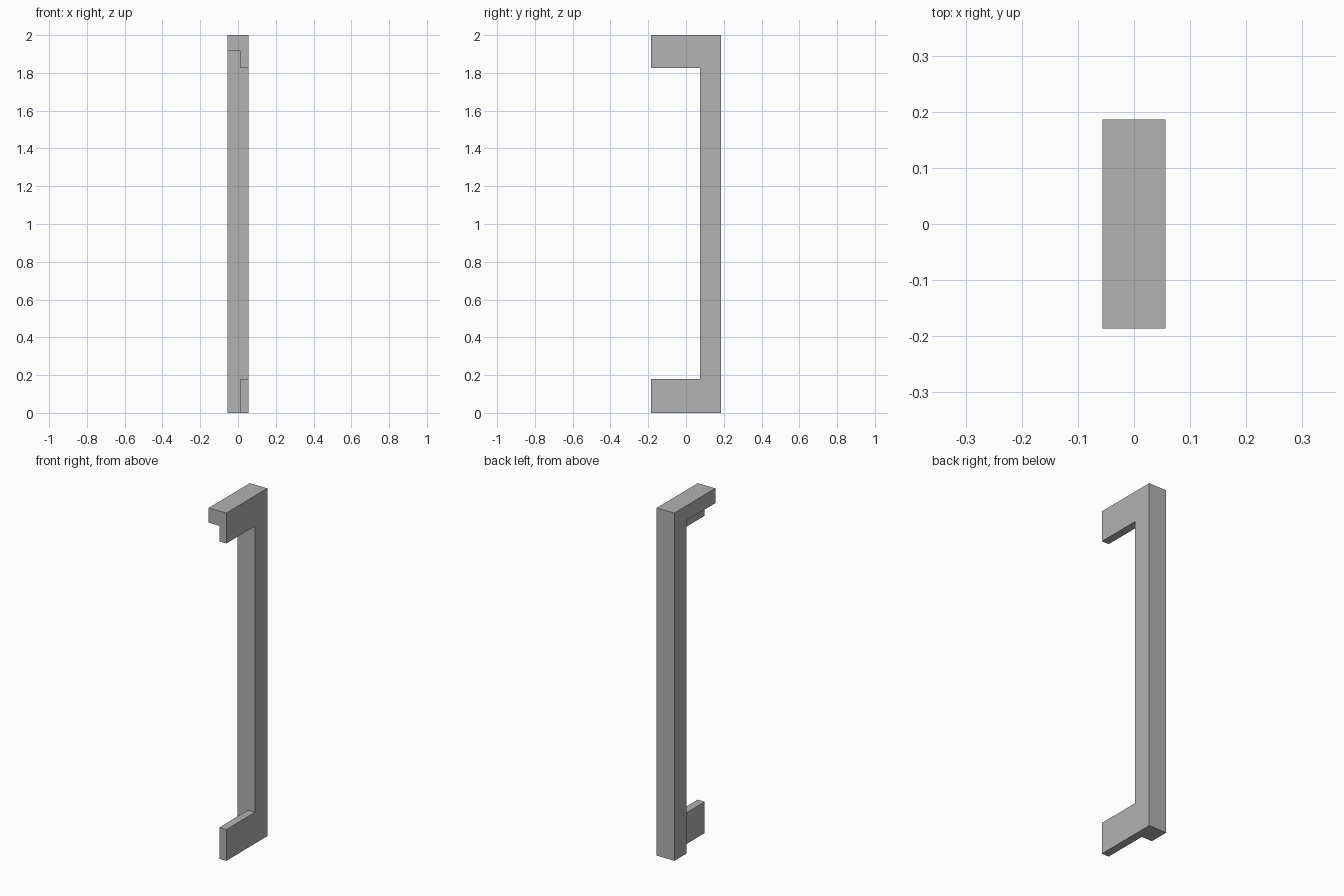
import bpy
import bmesh
from mathutils import Matrix, Vector

if "Cube" in bpy.data.objects:
    bpy.data.objects.remove(bpy.data.objects["Cube"], do_unlink=True)

HALF_X, HALF_Y, HEIGHT = 0.056, 0.186, 2.0
POST_Y = 0.074       # front face of the upright post
PLATE_X = 0.011      # inner face of the thin side plates
ARM_LOW, ARM_HIGH = 0.18, 1.825
CAP_Z = 1.915        # underside of the full-width top arm
OVER = 0.1           # how far cutters reach past the body

grey = bpy.data.materials.new("plain grey")
grey.use_nodes = True
colour = (0.445, 0.445, 0.445, 1)
grey.diffuse_color = colour
grey.node_tree.nodes["Principled BSDF"].inputs["Base Color"].default_value = colour


def box(name, low, high):
    low, high = Vector(low), Vector(high)
    bm = bmesh.new()
    bmesh.ops.create_cube(bm, size=1, matrix=Matrix.Translation((low + high) / 2)
                          @ Matrix.Diagonal((*(high - low), 1)))
    mesh = bpy.data.meshes.new(name)
    bm.to_mesh(mesh)
    bm.free()
    mesh.materials.append(grey)
    ob = bpy.data.objects.new(name, mesh)
    bpy.context.collection.objects.link(ob)
    return ob


def carve(body, name, low, high):
    cutter = box(name, low, high)
    cutter.hide_render = True
    cutter.hide_viewport = True
    cutter.display_type = 'WIRE'
    cut = body.modifiers.new(name, 'BOOLEAN')
    cut.operation = 'DIFFERENCE'
    cut.solver = 'EXACT'
    cut.object = cutter


# Upright post with an arm at each end, carved from one block
handle = box("bracket_handle", (-HALF_X, -HALF_Y, 0), (HALF_X, HALF_Y, HEIGHT))

# Opening between the two arms
carve(handle, "grip_opening_cutter",
      (-HALF_X - OVER, -HALF_Y - OVER, ARM_LOW), (HALF_X + OVER, POST_Y, ARM_HIGH))

# Notch that thins the arms to side plates below the cap
carve(handle, "side_notch_cutter",
      (-HALF_X - OVER, -HALF_Y - OVER, -OVER), (PLATE_X, POST_Y, CAP_Z))
